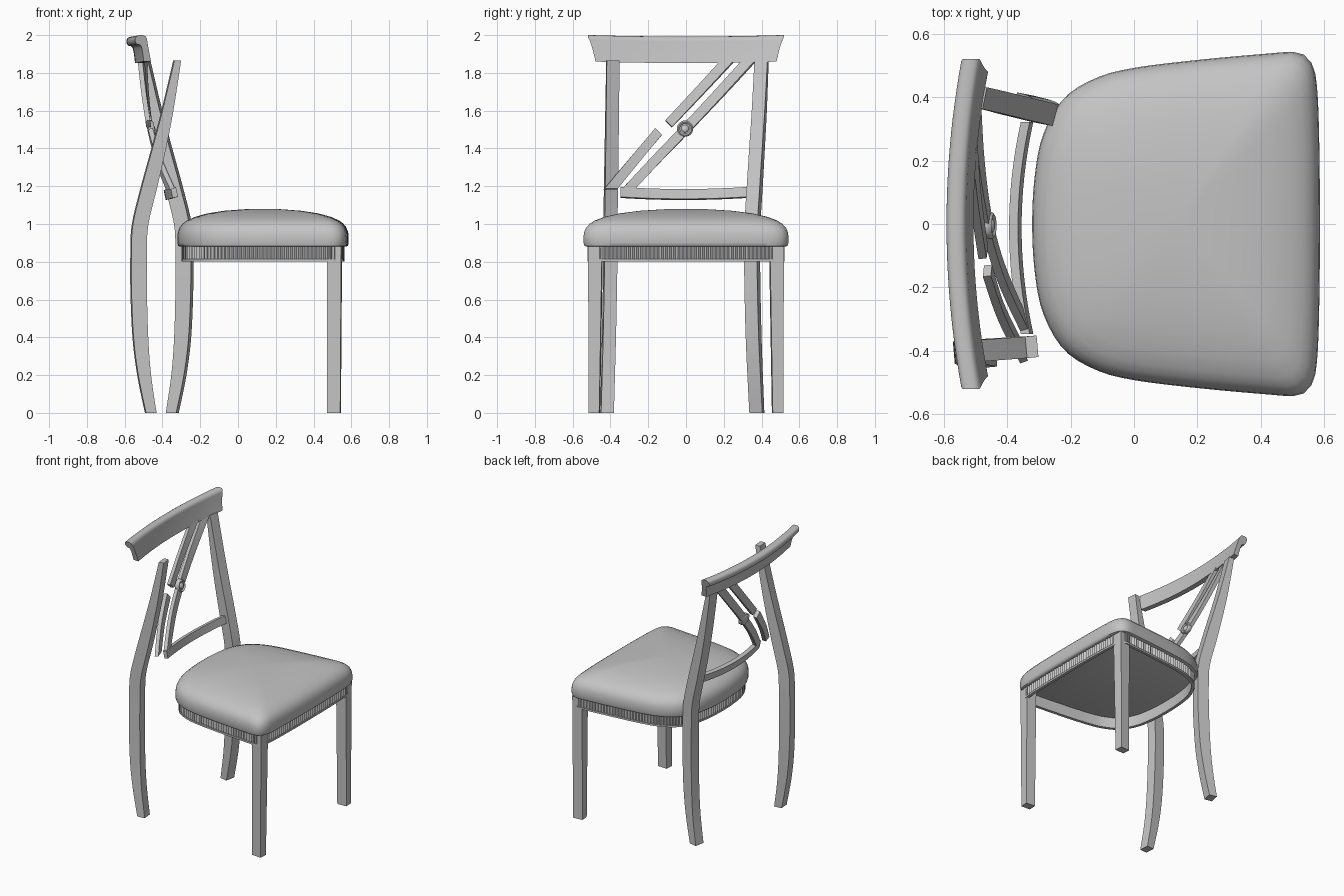
import bpy, bmesh, math
from mathutils import Vector

if "Cube" in bpy.data.objects:
    bpy.data.objects.remove(bpy.data.objects["Cube"], do_unlink=True)

grey = bpy.data.materials.new("plain grey")
grey.use_nodes = True
colour = (0.55, 0.55, 0.55, 1)
grey.diffuse_color = colour
grey.node_tree.nodes["Principled BSDF"].inputs["Base Color"].default_value = colour

LEAN = -0.22   # backward lean of the backrest, x per z
BOW = 0.82     # backrest curvature, x slope per y
CORNERS = ((-1, -1), (1, -1), (1, 1), (-1, 1))


def loft(name, rings, cyclic=False, angle=30):
    """Skin a list of equal closed rings, capping both ends unless cyclic."""
    bm = bmesh.new()
    loops = [[bm.verts.new(p) for p in ring] for ring in rings]
    n = len(loops[0])
    pairs = list(zip(loops, loops[1:]))
    if cyclic:
        pairs.append((loops[-1], loops[0]))
    else:
        bm.faces.new(loops[0])
        bm.faces.new(loops[-1])
    for a, b in pairs:
        for i in range(n):
            j = (i + 1) % n
            bm.faces.new((a[i], a[j], b[j], b[i]))
    bmesh.ops.recalc_face_normals(bm, faces=bm.faces)
    mesh = bpy.data.meshes.new(name)
    bm.to_mesh(mesh)
    bm.free()
    mesh.materials.append(grey)
    obj = bpy.data.objects.new(name, mesh)
    bpy.context.collection.objects.link(obj)
    bpy.ops.object.select_all(action='DESELECT')
    obj.select_set(True)
    bpy.context.view_layer.objects.active = obj
    bpy.ops.object.shade_smooth_by_angle(angle=math.radians(angle))


def spline(keys, steps, closed=False):
    """Catmull-Rom curve through the key tuples."""
    k = [Vector(p) for p in keys]
    n = len(k)
    get = (lambda i: k[i % n]) if closed else (lambda i: k[min(max(i, 0), n - 1)])
    out = []
    for i in range(n if closed else n - 1):
        a, b, c, d = (get(i + o) for o in (-1, 0, 1, 2))
        for s in range(steps):
            t = s / steps
            out.append(0.5 * (2 * b + (c - a) * t + (2 * a - 5 * b + 4 * c - d) * t ** 2
                              + (3 * b - a - 3 * c + d) * t ** 3))
    return out if closed else out + [k[-1]]


def rect(x, y, z, hx, hy, yaw):
    """Horizontal rectangle, turned about z."""
    c, s = math.cos(yaw), math.sin(yaw)
    return [(x + u * hx * c - v * hy * s, y + u * hx * s + v * hy * c, z) for u, v in CORNERS]


# Seat plan outline: half drawn, half mirrored, then evenly spaced
half = [(0.586, 0), (0.584, 0.25), (0.577, 0.43), (0.56, 0.507), (0.515, 0.541), (0.42, 0.537),
        (0.2, 0.517), (0, 0.492), (-0.12, 0.46), (-0.222, 0.395), (-0.287, 0.28),
        (-0.313, 0.15), (-0.321, 0)]
plan = spline(half + [(x, -y) for x, y in half[-2:0:-1]], 12, closed=True)


def outline(count):
    """Evenly spaced points of the plan with inward normals."""
    pts = plan + [plan[0]]
    lengths = [0]
    for a, b in zip(pts, pts[1:]):
        lengths.append(lengths[-1] + (b - a).length)
    res, k = [], 0
    for i in range(count):
        d = lengths[-1] * i / count
        while lengths[k + 1] < d:
            k += 1
        a, b = pts[k], pts[k + 1]
        t = (b - a).normalized()
        p = a.lerp(b, (d - lengths[k]) / (lengths[k + 1] - lengths[k]))
        res.append((p, Vector((-t.y, t.x))))
    return res


def offset_ring(count, z, inset, flute=0.0):
    return [(*(p + n * (inset + flute * (i % 2))), z) for i, (p, n) in enumerate(outline(count))]


# Domed cushion
centre = Vector((0.13, 0))
layers = [(0.972, 0.88), (0.99, 0.884), (0.999, 0.9), (1, 0.93), (0.994, 0.956), (0.975, 0.98),
          (0.94, 1.001), (0.89, 1.018), (0.8, 1.037), (0.65, 1.056), (0.45, 1.07),
          (0.22, 1.078), (0.03, 1.08)]
edge = outline(96)
loft("seat_cushion", [[(*(centre + (p - centre) * s), z) for p, n in edge] for s, z in layers],
     angle=50)


# Thin fluted apron with a plain lower trim, open underneath
def band(name, count, low, high, flute=0.0):
    loft(name, [offset_ring(count, low, 0.022, flute), offset_ring(count, high, 0.022, flute),
                offset_ring(count, high, 0.044), offset_ring(count, low, 0.044)], cyclic=True)


band("fluted_apron", 320, 0.814, 0.884, 0.01)
band("apron_trim", 120, 0.802, 0.815)

# Tapered front legs
for side, name in ((1, "left"), (-1, "right")):
    loft("front_leg_" + name, [rect(0.508, side * 0.485, 0, 0.035, 0.028, side * 0.07),
                               rect(0.511, side * 0.479, 0.882, 0.038, 0.037, side * 0.07)])

# Curved back legs: height, x, half depth, y of left leg, y of right leg
leg_keys = [(0, -0.348, 0.028, 0.375, -0.418), (0.2, -0.313, 0.034, 0.366, -0.413),
            (0.4, -0.293, 0.039, 0.358, -0.408), (0.65, -0.284, 0.041, 0.352, -0.403),
            (0.85, -0.284, 0.041, 0.35, -0.4), (1.0, -0.292, 0.041, 0.352, -0.4),
            (1.2, -0.34, 0.041, 0.364, -0.397), (1.4, -0.39, 0.036, 0.376, -0.394),
            (1.6, -0.436, 0.029, 0.388, -0.391), (1.865, -0.488, 0.018, 0.4, -0.387)]
curve = spline(leg_keys, 5)
loft("back_leg_left", [rect(x, yl, z, d, 0.035, -0.2) for z, x, d, yl, yr in curve])
loft("back_leg_right", [rect(-0.81 - x, yr, z, d, 0.034, 0.09) for z, x, d, yl, yr in curve])

# Crest rail: rolled profile swept along a bowed line with flared ends
profile = spline([(-0.545, 1.86), (-0.553, 1.92), (-0.562, 1.946), (-0.582, 1.953),
                  (-0.591, 1.972), (-0.585, 1.992), (-0.565, 2.0), (-0.542, 1.998),
                  (-0.53, 1.985), (-0.526, 1.965), (-0.518, 1.92), (-0.506, 1.86)], 3)
rings = []
for i in range(25):
    t = i / 12 - 1
    ring = []
    for x, z in profile:
        drop = min(1, max(0, (1.99 - z) / 0.125))
        width = 0.52 - 0.04 * drop ** 0.7
        ring.append((x + 0.046 * t * t, t * width, z - 0.008 * (1 - t * t)))
    rings.append(ring)
loft("crest_rail", rings, angle=40)

# Bowed, leaning lower back rail
rings = []
for i in range(17):
    t = i / 8 - 1
    x, y, z = -0.374 + 0.037 * t * t, -0.012 + 0.334 * t, 1.156 + 0.011 * t * t
    rings.append([(x + a * 0.014 + b * 0.026 * LEAN, y, z + b * 0.026 - a * 0.014 * LEAN)
                  for a, b in CORNERS])
loft("lower_back_rail", rings)

# Diagonal back slats, one whole and one in two pieces; the last column turns
# the end cut from level (0) to square across the slat (1)
slats = {"long_slat": [(-0.352, -0.305, 1.185, 0), (-0.42, -0.15, 1.35, 0),
                       (-0.462, 0, 1.505, 0), (-0.488, 0.165, 1.68, 0),
                       (-0.503, 0.335, 1.865, 0)],
         "short_slat_lower": [(-0.358, -0.4, 1.185, 0), (-0.42, -0.275, 1.335, 0.5),
                              (-0.462, -0.147, 1.487, 1)],
         "short_slat_upper": [(-0.475, -0.092, 1.53, 1), (-0.497, 0.064, 1.695, 0.5),
                              (-0.512, 0.222, 1.865, 0)]}
for name, keys in slats.items():
    rings = []
    for x, y, z, cut in spline(keys, 6):
        dy, dz = 0.035 - 0.0175 * cut, -0.0175 * cut
        across = Vector((BOW * y * dy + LEAN * dz, dy, dz))
        through = Vector((1, -BOW * y, -LEAN)).normalized() * 0.013
        rings.append([Vector((x, y, z)) + u * through + v * across for u, v in CORNERS])
    loft(name, rings)

# Round rosette at the middle of the long slat
turned = [(0.028, -0.481), (0.041, -0.473), (0.043, -0.456), (0.041, -0.446), (0.035, -0.441),
          (0.028, -0.446), (0.026, -0.451), (0.021, -0.451), (0.019, -0.445), (0.012, -0.44),
          (0.003, -0.438)]
loft("rosette", [[(x + LEAN * r * math.sin(a), -0.005 + r * math.cos(a), 1.505 + r * math.sin(a))
                  for a in (math.tau * i / 28 for i in range(28))] for r, x in turned], angle=45)
